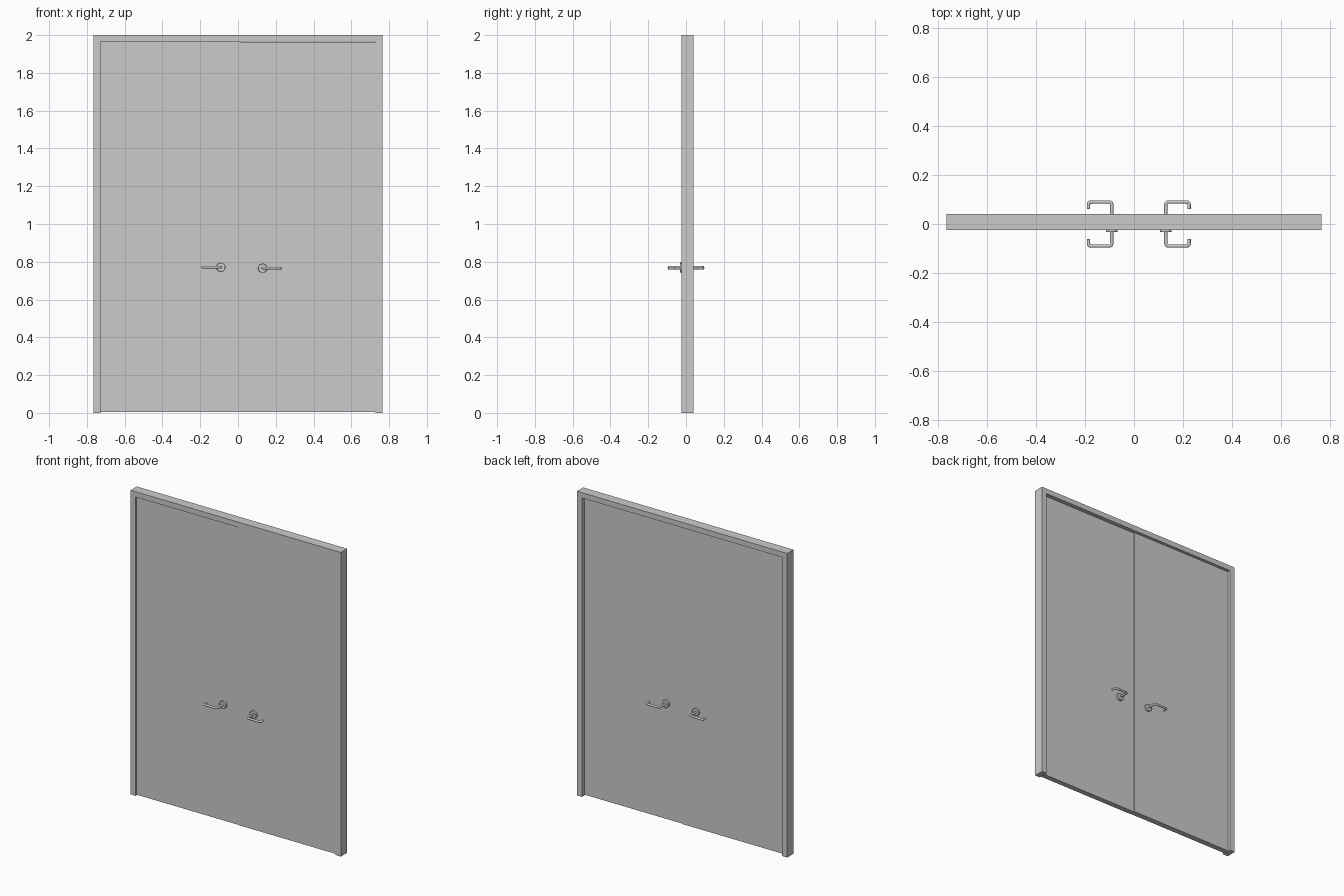
import bpy, bmesh, math
from mathutils import Vector

if "Cube" in bpy.data.objects:
    bpy.data.objects.remove(bpy.data.objects["Cube"])

W, H = 0.765, 2.0          # half width, height
Y0, Y1 = -0.024, 0.041     # frame front and back
JAMB, HEAD = 0.037, 0.035  # frame member sizes


def finish(name, bm):
    bmesh.ops.recalc_face_normals(bm, faces=bm.faces)
    mesh = bpy.data.meshes.new(name)
    bm.to_mesh(mesh)
    bm.free()
    ob = bpy.data.objects.new(name, mesh)
    bpy.context.collection.objects.link(ob)
    return ob


def extrude_profile(name, pts, y0, y1):
    """Extrude an x-z outline along y."""
    bm = bmesh.new()
    face = bm.faces.new([bm.verts.new((x, y0, z)) for x, z in pts])
    new = bmesh.ops.extrude_face_region(bm, geom=[face])["geom"]
    verts = [g for g in new if isinstance(g, bmesh.types.BMVert)]
    bmesh.ops.translate(bm, verts=verts, vec=(0, y1 - y0, 0))
    return finish(name, bm)


def smooth(ob):
    bpy.ops.object.select_all(action='DESELECT')
    ob.select_set(True)
    bpy.context.view_layer.objects.active = ob
    bpy.ops.object.shade_smooth_by_angle(angle=math.radians(40))


def rounded(path, r, steps=4):
    """Replace inner corners of a path with small arcs."""
    pts = [Vector(p) for p in path]
    out = [pts[0]]
    for a, b, c in zip(pts, pts[1:], pts[2:]):
        p, q = b + (a - b).normalized() * r, b + (c - b).normalized() * r
        centre = p + q - b
        for i in range(steps + 1):
            t = i / steps * math.pi / 2
            out.append(centre + (p - centre) * math.cos(t) + (q - centre) * math.sin(t))
    return out + [pts[-1]]


def tube(name, path, radius, sides=14):
    """Sweep a circle along a path lying in a horizontal plane."""
    bm = bmesh.new()
    rings = []
    up = Vector((0, 0, 1))
    for i, p in enumerate(path):
        d = path[min(i + 1, len(path) - 1)] - path[max(i - 1, 0)]
        side = d.normalized().cross(up)
        rings.append([bm.verts.new(p + radius * (side * math.cos(a) + up * math.sin(a)))
                      for a in (2 * math.pi * k / sides for k in range(sides))])
    for r0, r1 in zip(rings, rings[1:]):
        for k in range(sides):
            n = (k + 1) % sides
            bm.faces.new((r0[k], r0[n], r1[n], r1[k]))
    bm.faces.new(rings[0])
    bm.faces.new(rings[-1])
    ob = finish(name, bm)
    smooth(ob)


def rose(name, x, y, z):
    bpy.ops.mesh.primitive_cylinder_add(vertices=28, radius=0.024, depth=0.018,
                                        location=(x, y, z),
                                        rotation=(math.pi / 2, 0, 0))
    ob = bpy.context.object
    ob.name = name
    bev = ob.modifiers.new("edge", 'BEVEL')
    bev.width, bev.segments = 0.002, 2
    smooth(ob)


# Door frame: two jambs and a head in one outline
xi, zi = W - JAMB, H - HEAD
extrude_profile("door_frame", [(-W, 0), (-W, H), (W, H), (W, 0),
                               (xi, 0), (xi, zi), (-xi, zi), (-xi, 0)], Y0, Y1)

# Two leaves, slightly stepped where they meet
for name, x0, x1, y0, y1, top in (("left_leaf", -xi, 0.012, -0.016, 0.021, zi),
                                  ("right_leaf", 0.012, xi, -0.019, 0.016, zi - 0.002)):
    extrude_profile(name, [(x0, 0.005), (x0, top), (x1, top), (x1, 0.005)], y0, y1)

# Lever handles with round roses on both faces of each leaf
for leaf, x, d, z in (("left", -0.091, -1, 0.771), ("right", 0.13, 1, 0.766)):
    for face, s in (("front", -1), ("back", 1)):
        rose(f"{leaf}_{face}_rose", x, s * 0.024, z)
        path = [(x, s * 0.02, z), (x, s * 0.09, z),
                (x + d * 0.095, s * 0.09, z), (x + d * 0.095, s * 0.062, z)]
        tube(f"{leaf}_{face}_lever", rounded(path, 0.011), 0.007)
